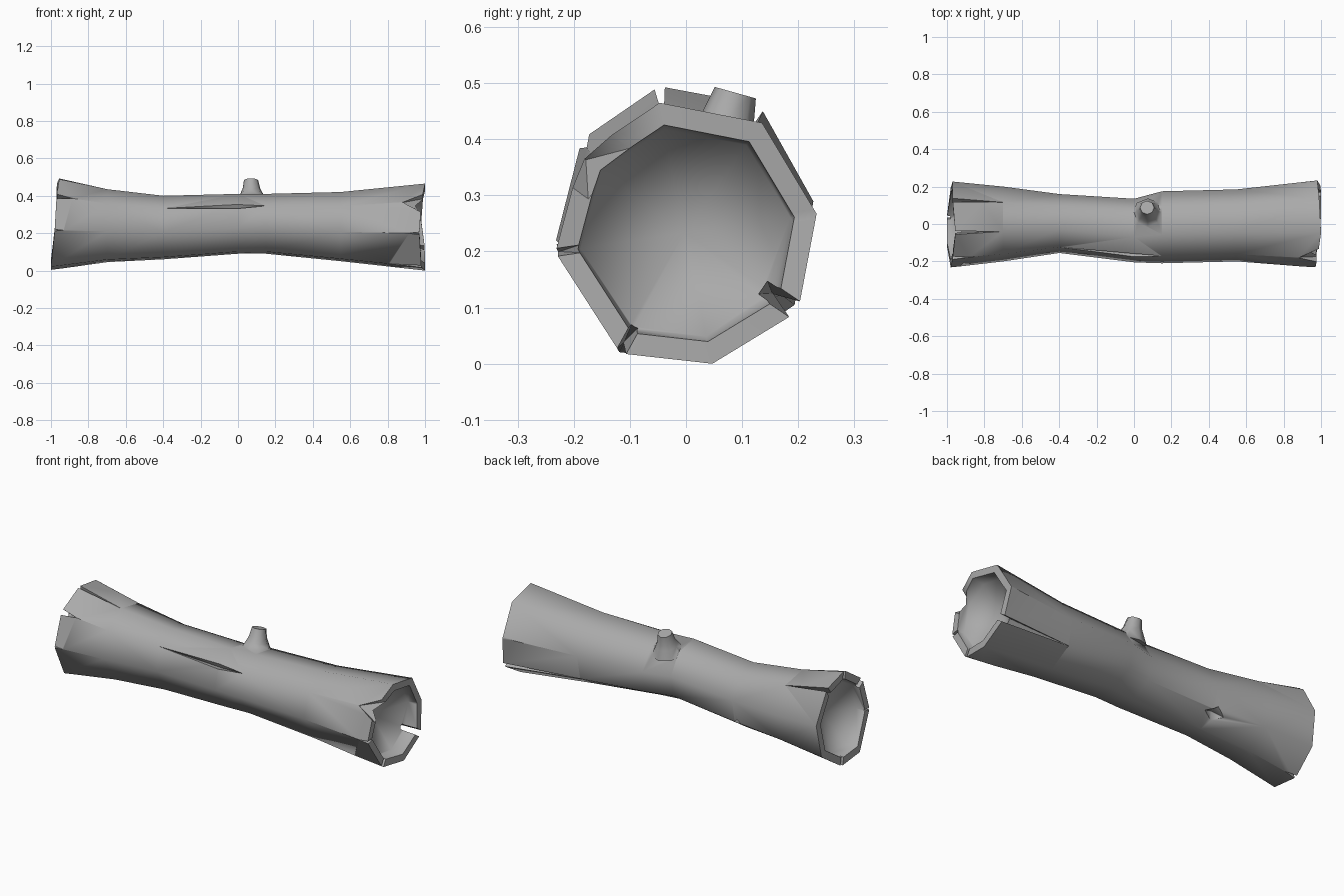
import bpy, bmesh, math
from mathutils import Vector

if "Cube" in bpy.data.objects:
    bpy.data.objects.remove(bpy.data.objects["Cube"])

# Eight-sided cross-section (y, z) scaled into each station's box
PROFILE = [(-.2, 1), (.58, .85), (1, .15), (.85, -.6),
           (.2, -1), (-.5, -.93), (-1, -.15), (-.8, .6)]
# Stations along the log: x, y min, y max, z min, z max
STATIONS = [(-1, -.235, .23, .003, .505), (-.7, -.2, .2, .045, .435),
            (-.4, -.155, .16, .06, .40), (0, -.205, .135, .09, .41),
            (.15, -.21, .175, .09, .41), (.55, -.2, .185, .05, .42),
            (1, -.235, .235, 0, .465)]
# Ragged end positions for each corner
LEFT = [-.955, -.97, -.97, -.98, -1, -1, -.98, -.97]
RIGHT = [1, .99, .98, 1, 1, .98, .97, .98]


def box(x):
    for a, b in zip(STATIONS, STATIONS[1:]):
        if x <= b[0] or b is STATIONS[-1]:
            t = (x - a[0]) / (b[0] - a[0])
            return [p + (q - p) * t for p, q in zip(a, b)][1:]


def surface(x, k, scale=1):
    """Point on the bark at x along corner k (fractional k lies on a face)."""
    y0, y1, z0, z1 = box(x)
    i, f = int(k) % 8, k - int(k)
    a, b = Vector(PROFILE[i]), Vector(PROFILE[(i + 1) % 8])
    p = a.lerp(b, f) * scale
    return Vector((x, (y0 + y1) / 2 + p.x * (y1 - y0) / 2,
                   (z0 + z1) / 2 + p.y * (z1 - z0) / 2))


def make_object(name, bm):
    bmesh.ops.recalc_face_normals(bm, faces=bm.faces)
    me = bpy.data.meshes.new(name)
    bm.to_mesh(me)
    bm.free()
    ob = bpy.data.objects.new(name, me)
    bpy.context.collection.objects.link(ob)
    return ob


def bridge(bm, a, b):
    n = len(a)
    for i in range(n):
        bm.faces.new((a[i], a[(i + 1) % n], b[(i + 1) % n], b[i]))


def hull(name, pts):
    bm = bmesh.new()
    for p in pts:
        bm.verts.new(p)
    res = bmesh.ops.convex_hull(bm, input=bm.verts)
    junk = {g for g in res['geom_interior'] + res['geom_unused']
            if isinstance(g, bmesh.types.BMVert)}
    bmesh.ops.delete(bm, geom=list(junk), context='VERTS')
    return make_object(name, bm)


def frame(x, k):
    c = surface(x, k, 0)
    n = (surface(x, k) - c).normalized()
    return n, Vector((1, 0, 0)).cross(n)


# Log shell with a rim and a shallow conical hollow in each end
bm = bmesh.new()
rings = []
for s in STATIONS:
    xs = LEFT if s[0] == -1 else RIGHT if s[0] == 1 else [s[0]] * 8
    rings.append([bm.verts.new(surface(xs[k], k)) for k in range(8)])
for a, b in zip(rings, rings[1:]):
    bridge(bm, a, b)
for ring, xs, sgn in ((rings[0], LEFT, -1), (rings[-1], RIGHT, 1)):
    lip = [bm.verts.new(surface(xs[k], k, .83)) for k in range(8)]
    inner = [bm.verts.new(surface(sgn * .93, k, .82)) for k in range(8)]
    bridge(bm, ring, lip)
    bridge(bm, lip, inner)
    apex = bm.verts.new(surface(sgn * .83, 0, 0))
    for i in range(8):
        bm.faces.new((inner[i], inner[(i + 1) % 8], apex))
log = make_object("log", bm)

# Splits running in from the ends: end sign, corner, tip x, half width
SPLITS = [(1, 7, .88, .085), (1, 6, .91, .014), (1, 5, .8, .012),
          (1, 3, .55, .018), (1, 2, .91, .014),
          (-1, 7, -.88, .025), (-1, 0, -.7, .012), (-1, 1, -.7, .014),
          (-1, 6, -.93, .008), (-1, 4, -.93, .014)]
cutters = []
for sgn, k, xt, w in SPLITS:
    n, t = frame(xt, k)
    tip, end = surface(xt, k), surface(sgn * 1.03, k)
    pts = [tip + n * .04, tip - n * .003]
    for s in (-w, w):
        pts += [end + n * .06 + t * s, end - n * .085 + t * s]
    cutters.append(hull("split_cutter", pts))

# Bark crack and a knot hole: corner, start, middle, end, half width, depth
CRACKS = [(7, -.4, 0, .15, .014, .03),
          (3.2, -.47, -.42, -.36, .04, .045)]
for k, xa, xm, xb, w, d in CRACKS:
    n, t = frame(xm, k)
    mid = surface(xm, k)
    pts = [mid - n * d]
    for x in (xa, xb):
        pts += [surface(x, k) - n * .002, surface(x, k) + n * .04]
    for s in (-w, w):
        pts += [mid + t * s - n * .005, mid + t * s + n * .04]
    cutters.append(hull("crack_cutter", pts))

# Branch stub with a flared base, leaning back
bm = bmesh.new()
base, top = Vector((.075, .055, .365)), Vector((.07, .088, .483))
axis = (top - base).normalized()
u = Vector((1, 0, 0))
v = axis.cross(u)
loops = []
for f, r in ((0, .085), (.4, .06), (.62, .047), (1, .038)):
    c = base.lerp(top, f)
    loops.append([bm.verts.new(c + u * r * math.cos(i * math.pi / 4)
                               + v * r * math.sin(i * math.pi / 4))
                  for i in range(8)])
for a, b in zip(loops, loops[1:]):
    bridge(bm, a, b)
bm.faces.new(loops[0])
bm.faces.new(loops[-1])
stub = make_object("branch_stub", bm)

# Cut the splits and grow the stub out of the bark
for c, op in [(c, 'DIFFERENCE') for c in cutters] + [(stub, 'UNION')]:
    c.hide_render = True
    m = log.modifiers.new("cut", 'BOOLEAN')
    m.operation, m.object, m.solver = op, c, 'EXACT'
dg = bpy.context.evaluated_depsgraph_get()
mesh = bpy.data.meshes.new_from_object(log.evaluated_get(dg))
log.modifiers.clear()
log.data = mesh
for c in cutters + [stub]:
    bpy.data.objects.remove(c)

# Dark grey bark
bark = bpy.data.materials.new("bark")
bark.diffuse_color = (.4, .4, .4, 1)
bark.use_nodes = True
bark.node_tree.nodes["Principled BSDF"].inputs["Base Color"].default_value = bark.diffuse_color
mesh.materials.clear()
mesh.materials.append(bark)

# Smooth bark, sharp rims
bpy.ops.object.select_all(action='DESELECT')
log.select_set(True)
bpy.context.view_layer.objects.active = log
bpy.ops.object.shade_smooth_by_angle(angle=math.radians(62))
